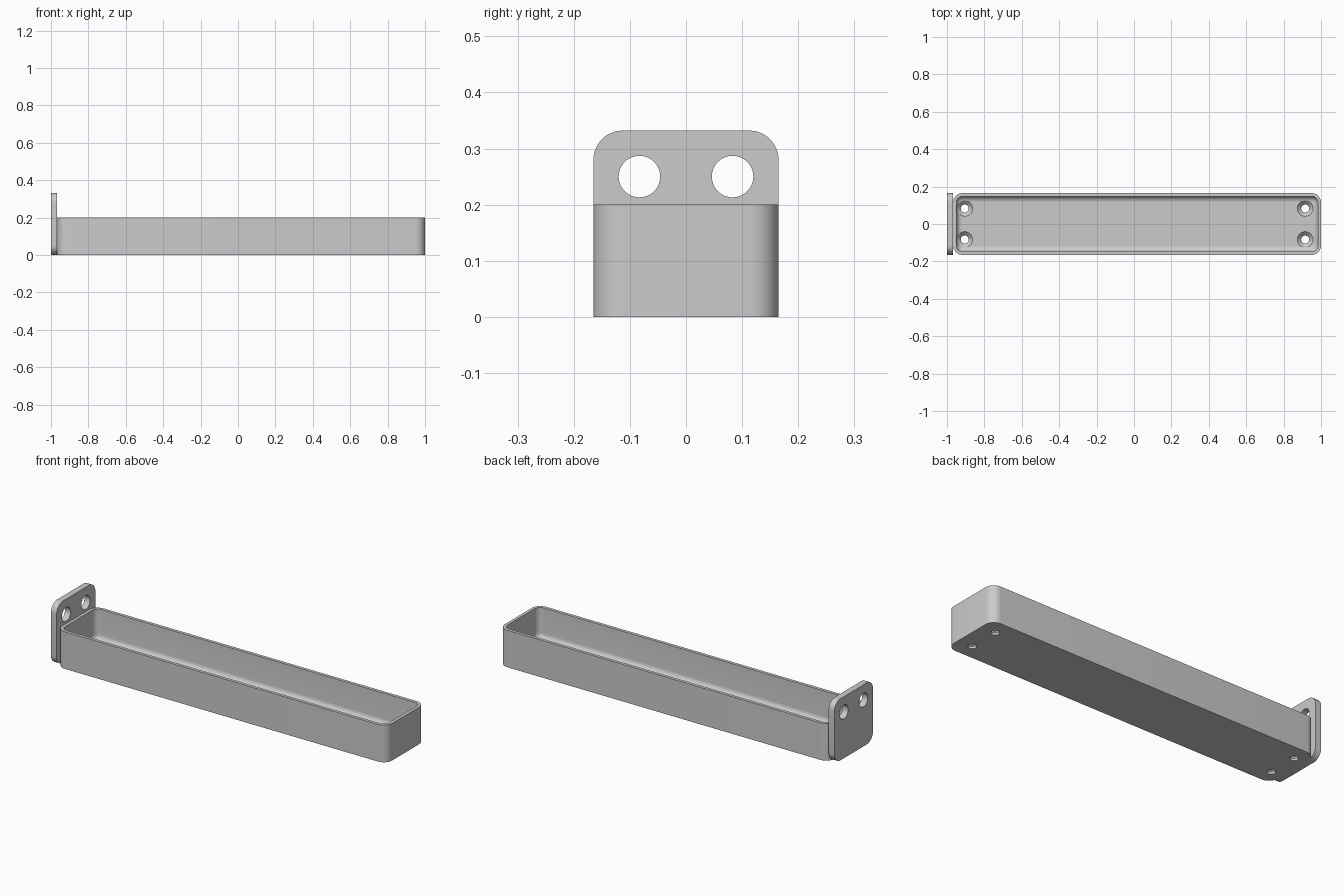
import bpy, bmesh
from math import sin, cos, pi
from mathutils import Vector

if "Cube" in bpy.data.objects:
    bpy.data.objects.remove(bpy.data.objects["Cube"], do_unlink=True)

grey = bpy.data.materials.new("plain grey")
grey.use_nodes = True
grey.diffuse_color = (0.6, 0.6, 0.6, 1)
grey.node_tree.nodes["Principled BSDF"].inputs["Base Color"].default_value = (0.6, 0.6, 0.6, 1)


def rounded_rect(half_u, half_v, radius, steps=10):
    """Outline of a rounded rectangle, counter-clockwise."""
    points = []
    for corner, (su, sv) in enumerate([(1, 1), (-1, 1), (-1, -1), (1, -1)]):
        for i in range(steps + 1):
            a = (corner + i / steps) * pi / 2
            points.append((su * (half_u - radius) + radius * cos(a),
                           sv * (half_v - radius) + radius * sin(a)))
    return points


def circle(radius, sides=48):
    return [(radius * cos(2 * pi * i / sides), radius * sin(2 * pi * i / sides))
            for i in range(sides)]


def loft(bm, rings):
    """Skin a stack of equal-sized rings and cap both ends."""
    rows = [[bm.verts.new(p) for p in ring] for ring in rings]
    for low, high in zip(rows, rows[1:]):
        for i in range(len(low)):
            j = (i + 1) % len(low)
            bm.faces.new((low[i], low[j], high[j], high[i]))
    bm.faces.new(rows[0][::-1])
    bm.faces.new(rows[-1])


def finish(name, bm):
    bmesh.ops.recalc_face_normals(bm, faces=bm.faces)
    mesh = bpy.data.meshes.new(name)
    bm.to_mesh(mesh)
    bm.free()
    mesh.materials.append(grey)
    obj = bpy.data.objects.new(name, mesh)
    bpy.context.collection.objects.link(obj)
    return obj


def cut_and_smooth(obj, cutter):
    mod = obj.modifiers.new("holes", 'BOOLEAN')
    mod.operation = 'DIFFERENCE'
    mod.solver = 'EXACT'
    mod.object = cutter
    bpy.ops.object.select_all(action='DESELECT')
    bpy.context.view_layer.objects.active = obj
    obj.select_set(True)
    bpy.ops.object.modifier_apply(modifier=mod.name)
    bpy.data.objects.remove(cutter, do_unlink=True)
    bpy.ops.object.shade_smooth_by_angle(angle=pi / 6)


# Overall sizes
back, front_end, half_width = -0.967, 1.0, 0.165
height, wall, floor, corner, fillet = 0.2, 0.017, 0.033, 0.05, 0.03
mid, half_length = (back + front_end) / 2, (front_end - back) / 2

# Tray: outer skin, rim, inner wall, filleted floor as (inset, height) steps
section = [(0, 0), (0, height), (wall, height)]
for k in range(9):
    a = k / 8 * pi / 2
    section.append((wall + fillet * (1 - cos(a)), floor + fillet * (1 - sin(a))))
bm = bmesh.new()
loft(bm, [[Vector((mid + u, v, z)) for u, v in
           rounded_rect(half_length - inset, half_width - inset, corner - inset)]
          for inset, z in section])
tray = finish("tray", bm)

# Countersunk screw holes through the tray floor
bm = bmesh.new()
for x in (-0.905, 0.915):
    for y in (-0.083, 0.083):
        loft(bm, [[Vector((x + u, y + v, z)) for u, v in circle(r)]
                  for r, z in [(0.021, -0.02), (0.021, 0.012), (0.042, floor), (0.042, 0.09)]])
cutter = finish("floor_hole_cutter", bm)
cutter.hide_render = True
cut_and_smooth(tray, cutter)

# Upright mounting plate at the end of the tray
bm = bmesh.new()
loft(bm, [[Vector((x, u, 0.166 + v)) for u, v in rounded_rect(half_width, 0.166, 0.052)]
          for x in (-1.0, back + 0.0005)])
plate = finish("mounting_plate", bm)

# Two round holes through the plate
bm = bmesh.new()
for y in (-0.083, 0.083):
    loft(bm, [[Vector((x, y + u, 0.25 + v)) for u, v in circle(0.037)]
              for x in (-1.05, -0.9)])
cutter = finish("plate_hole_cutter", bm)
cutter.hide_render = True
cut_and_smooth(plate, cutter)
